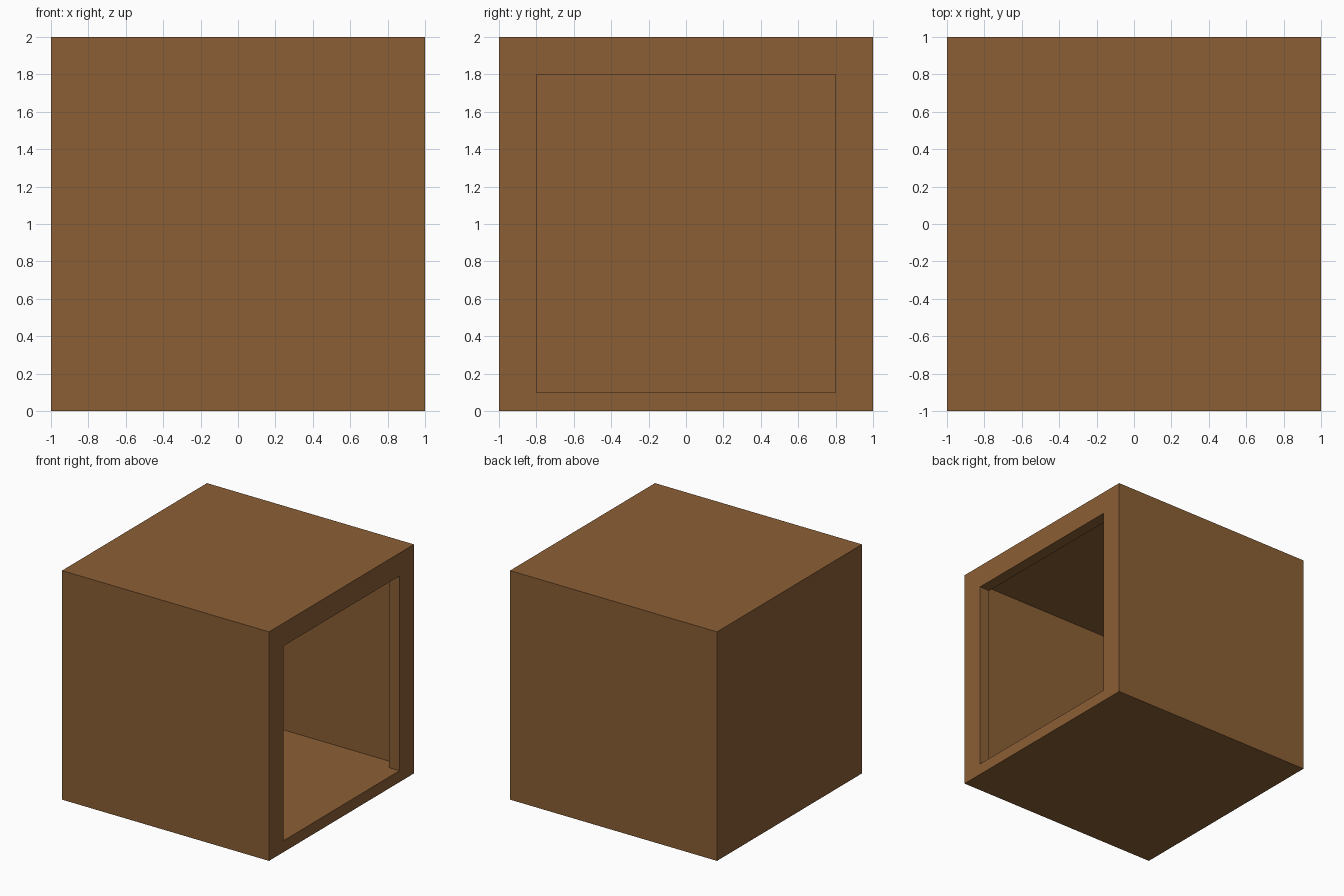
import bpy

default = bpy.data.objects.get("Cube")
if default:
    bpy.data.objects.remove(default, do_unlink=True)

BROWN = (0.258, 0.114, 0.036, 1.0)
brown = bpy.data.materials.new("brown wood")
brown.use_nodes = True
brown.diffuse_color = BROWN
shader = next(n for n in brown.node_tree.nodes if n.type == 'BSDF_PRINCIPLED')
shader.inputs["Base Color"].default_value = BROWN


def box(name, low, high):
    """Box spanning two opposite corners."""
    centre = [(a + b) / 2 for a, b in zip(low, high)]
    bpy.ops.mesh.primitive_cube_add(size=1, location=centre)
    obj = bpy.context.object
    obj.name = name
    obj.scale = [b - a for a, b in zip(low, high)]
    bpy.ops.object.transform_apply(location=True, rotation=False, scale=True)
    obj.data.materials.append(brown)
    return obj


def carve(target, cutter):
    """Subtract a cutter from the target, then discard it."""
    cutter.hide_render = True
    mod = target.modifiers.new("carve", 'BOOLEAN')
    mod.operation = 'DIFFERENCE'
    mod.solver = 'EXACT'
    mod.object = cutter
    bpy.context.view_layer.objects.active = target
    bpy.ops.object.modifier_apply(modifier=mod.name)
    bpy.data.objects.remove(cutter, do_unlink=True)


WALL = 0.1
inner = 1 - WALL

# Outer case
case = box("hollow_case", (-1, -1, 0), (1, 1, 2))

# Inner room, leaving walls of even thickness
carve(case, box("room_cutter", (-inner, -inner, WALL), (inner, inner, 2 - WALL)))

# Doorway in the left side, its sill level with the inner floor
carve(case, box("doorway_cutter", (inner - WALL, -0.8, WALL), (1.2, 0.8, 1.8)))
